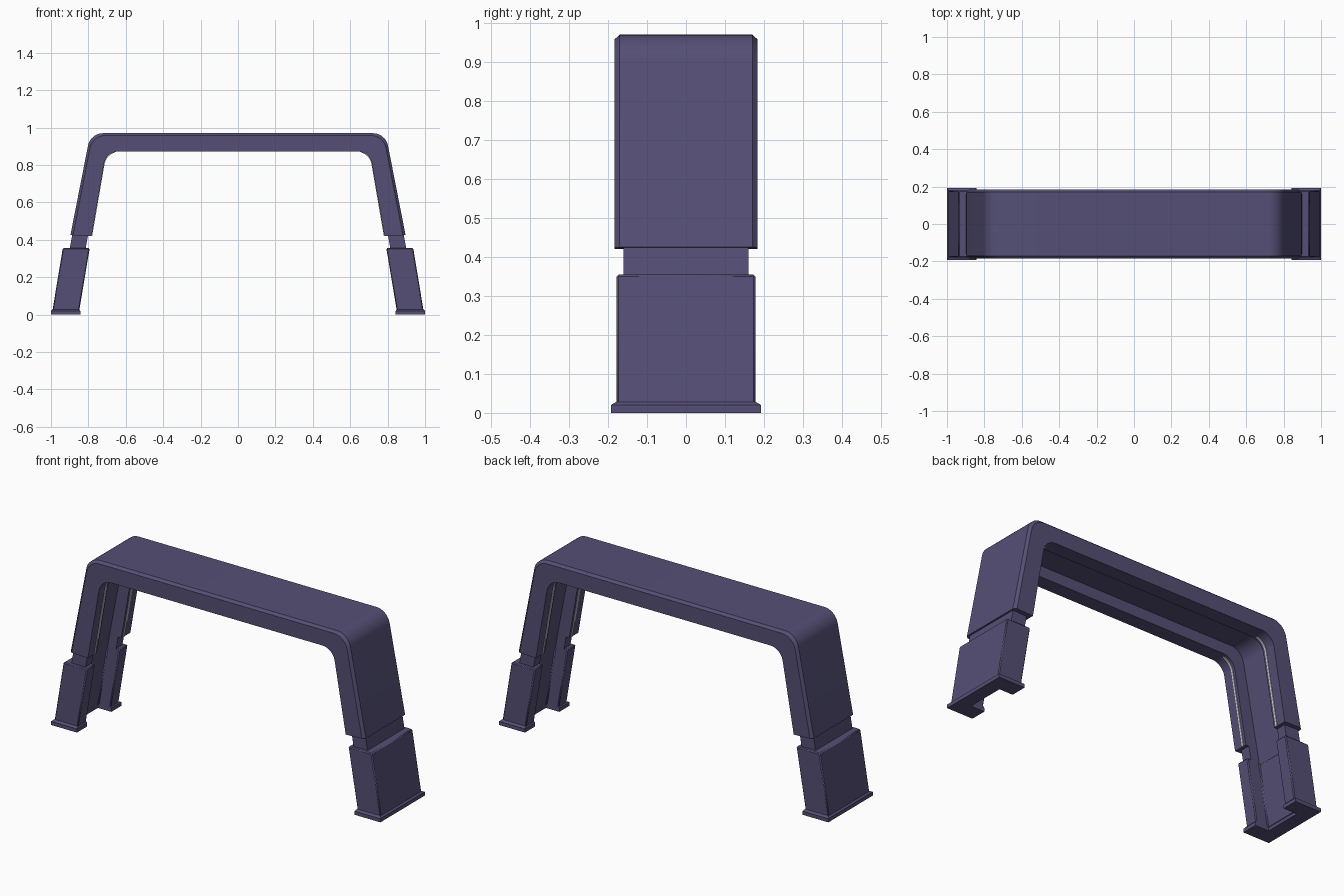
import bpy, bmesh, math
from mathutils import Vector

if "Cube" in bpy.data.objects:
    bpy.data.objects.remove(bpy.data.objects["Cube"], do_unlink=True)


def material(name, rgb):
    mat = bpy.data.materials.new(name)
    mat.use_nodes = True
    mat.diffuse_color = (*rgb, 1)
    bsdf = mat.node_tree.nodes["Principled BSDF"]
    bsdf.inputs["Base Color"].default_value = (*rgb, 1)
    bsdf.inputs["Roughness"].default_value = 0.6
    return mat


purple = material("muted purple", (0.09, 0.078, 0.178))
pale = material("pale grey", (0.72, 0.72, 0.7))
GROOVE = 0.105  # half width of the inner channel


def channel(width, floor, edge=0.0):
    """C-shaped section as (y, t); t runs from the outer face to the inner face."""
    half = [(width - edge, 0), (width, edge * 9), (width, 1), (GROOVE, 1), (GROOVE, floor)]
    if not edge:
        half.pop(0)
    return half + [(-y, t) for y, t in reversed(half)]


def loft(name, stations, mat, mirror=(), bevel=0.0):
    """Join sections along stations of (outer point, inner point, section)."""
    bm = bmesh.new()
    rings = []
    for outer, inner, section in stations:
        ring = []
        for y, t in section:
            p = Vector(outer).lerp(Vector(inner), t)
            ring.append(bm.verts.new((p.x, y, p.y)))
        rings.append(ring)
    for a, b in zip(rings, rings[1:]):
        for i in range(len(a)):
            j = (i + 1) % len(a)
            bm.faces.new((a[i], a[j], b[j], b[i]))
    bm.faces.new(rings[0])
    bm.faces.new(rings[-1])
    bmesh.ops.recalc_face_normals(bm, faces=bm.faces)
    mesh = bpy.data.meshes.new(name)
    bm.to_mesh(mesh)
    bm.free()
    mesh.materials.append(mat)
    obj = bpy.data.objects.new(name, mesh)
    bpy.context.collection.objects.link(obj)
    bpy.ops.object.select_all(action='DESELECT')
    obj.select_set(True)
    bpy.context.view_layer.objects.active = obj
    bpy.ops.object.shade_smooth_by_angle(angle=math.radians(30))
    if bevel:
        mod = obj.modifiers.new("soft_edges", 'BEVEL')
        mod.width = bevel
        mod.segments = 1
        mod.limit_method = 'ANGLE'
        mod.angle_limit = math.radians(50)
    if mirror:
        mod = obj.modifiers.new("mirror", 'MIRROR')
        mod.use_axis = ['X' in mirror, 'Y' in mirror, False]
    return obj


def rounded_corner(foot, corner, radius, steps=10):
    """Leg end followed by a circular fillet that turns into the level beam."""
    foot, corner = Vector(foot), Vector(corner)
    start = corner + (foot - corner).normalized() * radius
    end = corner - Vector((radius, 0))
    weight = math.cos(math.radians(40))
    points = [foot]
    for i in range(steps + 1):
        u = i / steps
        a, b, c = (1 - u) ** 2, 2 * u * (1 - u) * weight, u * u
        points.append((start * a + corner * b + end * c) / (a + b + c))
    return points


# Upper arch: one channel swept up a leg, across and down the other side
outer = rounded_corner((0.896, 0.425), (0.789, 0.97), 0.068)
inner = rounded_corner((0.783, 0.421), (0.705, 0.872), 0.065)
arch_section = channel(0.184, 0.38, 0.014)
side = [(o, i, arch_section) for o, i in zip(outer, inner)]
other = [((-o.x, o.y), (-i.x, i.y), s) for o, i, s in reversed(side)]
loft("arch_frame", side + other, purple)

# Light strips on the inner faces of the arch legs
strip = [(0.12, 0.99), (0.129, 0.99), (0.129, 1.03), (0.12, 1.03)]
loft("light_strips", [(o, i, strip) for o, i in list(zip(outer, inner))[:-2]],
     pale, mirror="XY")

# Recessed necks between the arch and the lower legs
neck = channel(0.16, 0.4)
loft("leg_necks", [((0.902, 0.34), (0.817, 0.34), neck),
                   ((0.884, 0.44), (0.799, 0.44), neck)], purple, mirror="X")

# Thicker lower legs
lower = channel(0.178, 0.49)
loft("lower_legs", [((0.993, 0.015), (0.85, 0.015), lower),
                    ((0.937, 0.355), (0.793, 0.355), lower)],
     purple, mirror="X", bevel=0.005)

# Flared foot plates with a sloped top edge
wide, narrow = channel(0.193, 0.48), channel(0.179, 0.48)
loft("foot_plates", [((1.0, 0), (0.843, 0), wide),
                     ((1.0, 0.02), (0.843, 0.02), wide),
                     ((0.991, 0.028), (0.849, 0.028), narrow)], purple, mirror="X")
